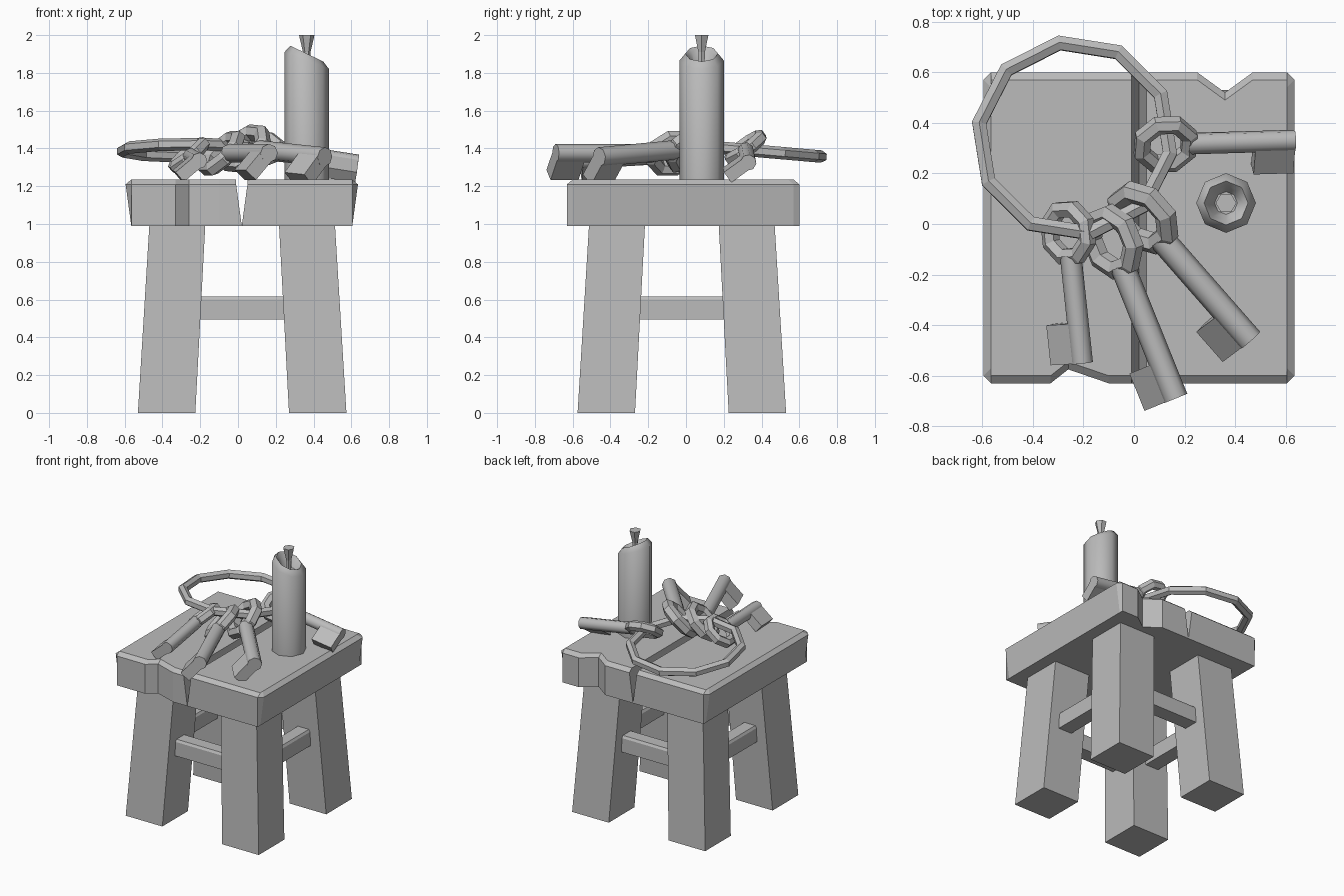
import bpy, bmesh
from math import cos, sin, tau, radians
from mathutils import Vector, Matrix

if "Cube" in bpy.data.objects:
    bpy.data.objects.remove(bpy.data.objects["Cube"])

grey = bpy.data.materials.new("plain_grey")
grey.use_nodes = True
grey.diffuse_color = (0.5, 0.5, 0.5, 1)
grey.node_tree.nodes["Principled BSDF"].inputs["Base Color"].default_value = (0.5, 0.5, 0.5, 1)


def loft(name, rings, matrix=Matrix(), loop=False, smooth=False):
    """Skin a list of equal-length point rings; cap the ends unless looped."""
    bm = bmesh.new()
    rows = [[bm.verts.new(matrix @ Vector(p)) for p in ring] for ring in rings]
    pairs = list(zip(rows, rows[1:])) + ([(rows[-1], rows[0])] if loop else [])
    for a, b in pairs:
        for i in range(len(a)):
            j = (i + 1) % len(a)
            bm.faces.new((a[i], a[j], b[j], b[i]))
    if not loop:
        bm.faces.new(rows[0][::-1])
        bm.faces.new(rows[-1])
    bmesh.ops.remove_doubles(bm, verts=bm.verts, dist=0.0005)
    bmesh.ops.recalc_face_normals(bm, faces=bm.faces)
    mesh = bpy.data.meshes.new(name)
    bm.to_mesh(mesh)
    bm.free()
    mesh.materials.append(grey)
    if smooth:
        mesh.shade_smooth()
        mesh.set_sharp_from_angle(angle=radians(47))
    obj = bpy.data.objects.new(name, mesh)
    bpy.context.collection.objects.link(obj)
    return obj


def rect(cx, cy, hx, hy, z):
    return [(cx + sx * hx, cy + sy * hy, z) for sx, sy in ((-1, -1), (1, -1), (1, 1), (-1, 1))]


def circle(n, r, z=0.0, slope=0.0, cx=0.0, cy=0.0):
    return [(cx + r * cos(tau * i / n), cy + r * sin(tau * i / n),
             z + slope * r * cos(tau * i / n)) for i in range(n)]


def torus(name, n, major, minor, sides, matrix, turn=0.0):
    rings = []
    for i in range(n):
        a = tau * i / n + turn
        rings.append([((major + minor * cos(b)) * cos(a), (major + minor * cos(b)) * sin(a),
                       minor * sin(b)) for b in (tau * (k + 0.5) / sides for k in range(sides))])
    return loft(name, rings, matrix, loop=True)


# Seat planks: sides lean in below, the top edge is chamfered, the seam forms a V groove
LEFT, RIGHT, SEAM, EDGE = -0.595, 0.635, 0.02, 0.03


def plank(name, outline):
    def clamp(x):
        return min(max(x, LEFT + EDGE), RIGHT - EDGE)

    def at_seam(x):
        return abs(x - SEAM) < 0.04
    bottom = [(SEAM if at_seam(x) else clamp(x), y, 0.99) for x, y in outline]
    middle = [(x, y, 1.21) for x, y in outline]
    top = [(clamp(x), y - EDGE * (1 if y > 0 else -1), 1.235) for x, y in outline]
    loft(name, [bottom, middle, top])


plank("right_seat_plank", [(-0.595, -0.6), (-0.565, -0.63), (-0.33, -0.63), (-0.26, -0.575),
                           (-0.1, -0.63), (-0.01, -0.63), (-0.01, 0.6), (-0.565, 0.6),
                           (-0.595, 0.57)])
plank("left_seat_plank", [(0.05, -0.63), (0.605, -0.63), (0.635, -0.6), (0.635, 0.57),
                          (0.605, 0.6), (0.47, 0.6), (0.36, 0.52), (0.25, 0.6), (0.05, 0.6)])

# Splayed legs
CX, CY = 0.022, -0.022
for sx, side in ((-1, "right"), (1, "left")):
    for sy, end in ((-1, "front"), (1, "back")):
        loft(f"{end}_{side}_leg", [rect(CX + sx * 0.4, CY + sy * 0.4, 0.152, 0.152, 0),
                                   rect(CX + sx * 0.343, CY + sy * 0.343, 0.148, 0.148, 1.0)])

# Rails between the legs, with a narrow chamfer on top
for s, end, side in ((-1, "front", "right"), (1, "back", "left")):
    for name, cx, cy, hx, hy in ((f"{end}_rail", CX, CY + s * 0.385, 0.24, 0.055),
                                 (f"{side}_rail", CX + s * 0.385, CY, 0.055, 0.24)):
        loft(name, [rect(cx, cy, hx, hy, 0.495), rect(cx, cy, hx, hy, 0.6),
                    rect(cx, cy, hx - 0.01, hy - 0.01, 0.617)])

# Candle with a slanted, hollowed top, and its flared wick
spot = Matrix.Translation((0.364, 0.083, 0))
loft("candle", [circle(8, 0.118, 1.23), circle(8, 0.118, 1.865, -0.38),
                circle(8, 0.087, 1.902, -0.48), circle(8, 0.072, 1.885, -0.45),
                circle(8, 0.045, 1.83)], spot, smooth=True)
loft("wick", [circle(6, 0.017, 1.82), circle(6, 0.02, 1.91), circle(6, 0.041, 2.0)], spot)

# Large key ring, tipped slightly down at the back
torus("key_ring", 10, 0.382, 0.033, 6,
      Matrix.Translation((-0.235, 0.34, 1.39)) @ Matrix.Rotation(radians(-5), 4, "X"), radians(27))


def key(name, bow, tip, size, roll):
    """Key lying from bow to tip, rolled about its shaft so the bit points down."""
    bow, tip = Vector(bow), Vector(tip)
    along = (tip - bow).normalized()
    left = Vector((0, 0, 1)).cross(along).normalized()
    up = along.cross(left)
    frame = Matrix((along, left, up)).transposed().to_4x4()
    frame = Matrix.Translation(bow) @ frame @ Matrix.Rotation(radians(roll), 4, "X")
    length, r = (tip - bow).length, 0.043 * size
    torus(name + "_bow", 8, 0.1 * size, 0.037 * size, 6, frame, tau / 16)
    section = circle(8, r)
    loft(name + "_shaft", [[(x, a, b) for a, b, _ in section] for x in (0.09 * size, length)],
         frame, smooth=True)
    h = 0.034 * size
    loft(name + "_bit", [[(x, y, z) for y, z in ((0, -h), (0, h), (-0.135 * size, h),
                                                 (-0.135 * size, -h))]
                         for x in (length - 0.16, length - 0.001)], frame)


# Four keys threaded on the ring
key("left_key", (0.125, 0.315, 1.405), (0.635, 0.33, 1.325), 1.0, 36)
key("right_key", (-0.26, -0.035, 1.365), (-0.205, -0.55, 1.335), 1.0, 40)
key("middle_key", (-0.085, -0.07, 1.375), (0.165, -0.69, 1.375), 1.15, 48)
key("inner_key", (0.035, 0.025, 1.4), (0.46, -0.46, 1.355), 1.2, 48)
